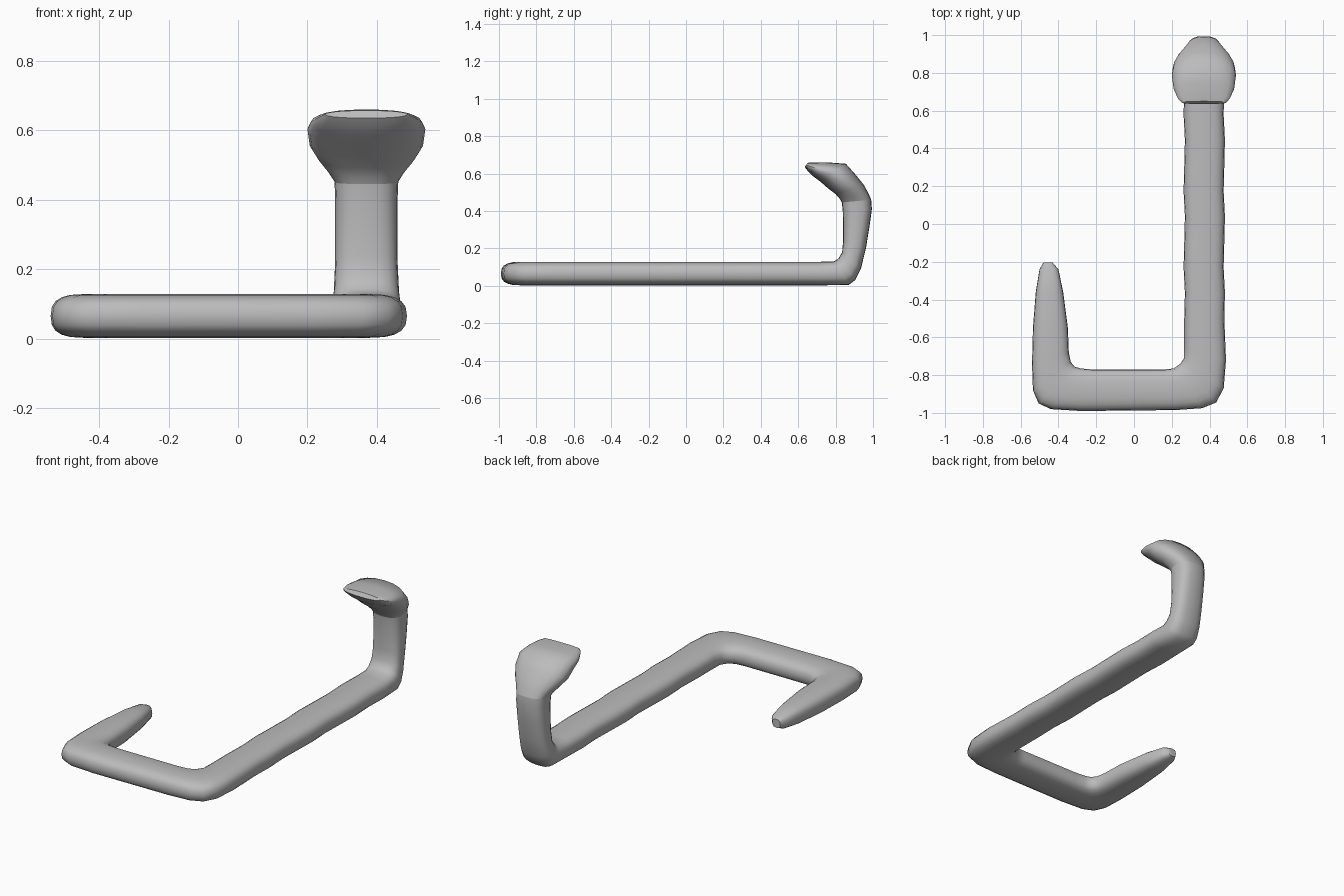
import bpy, bmesh, math
from mathutils import Vector

if "Cube" in bpy.data.objects:
    bpy.data.objects.remove(bpy.data.objects["Cube"])

grey = bpy.data.materials.new("plain grey")
grey.use_nodes = True
grey.diffuse_color = (0.5, 0.5, 0.5, 1)
grey.node_tree.nodes["Principled BSDF"].inputs["Base Color"].default_value = (0.5, 0.5, 0.5, 1)

SIDES = 20
MID_X = 0.37   # centre line of the raised neck and head


def ring(center, side, up, power):
    """Rounded-box cross-section spanned by two half-axes."""
    points = []
    for i in range(SIDES):
        a = math.tau * i / SIDES
        c, s = math.cos(a), math.sin(a)
        u = math.copysign(abs(c) ** (2 / power), c)
        v = math.copysign(abs(s) ** (2 / power), s)
        points.append(center + side * u + up * v)
    return points


def flat_ring(inner, outer, half=0.063):
    """Section of the part lying on the ground, from inside to outside edge."""
    a, b = Vector((*inner, 0.065)), Vector((*outer, 0.065))
    return ring((a + b) / 2, (b - a) / 2, Vector((0, 0, half)), 2.7)


def raised_ring(front, back, half_width, power=2.7):
    """Section of the neck or head, from front to back edge in the yz plane."""
    a, b = Vector((MID_X, *front)), Vector((MID_X, *back))
    return ring((a + b) / 2, Vector((half_width, 0, 0)), (a - b) / 2, power)


def loft(name, rings):
    bm = bmesh.new()
    loops = [[bm.verts.new(p) for p in r] for r in rings]
    for lo, hi in zip(loops, loops[1:]):
        for i in range(SIDES):
            j = (i + 1) % SIDES
            bm.faces.new((lo[i], lo[j], hi[j], hi[i]))
    bm.faces.new(loops[0])
    bm.faces.new(loops[-1])
    bmesh.ops.recalc_face_normals(bm, faces=bm.faces)
    mesh = bpy.data.meshes.new(name)
    bm.to_mesh(mesh)
    bm.free()
    mesh.materials.append(grey)
    obj = bpy.data.objects.new(name, mesh)
    bpy.context.collection.objects.link(obj)
    bpy.ops.object.select_all(action="DESELECT")
    obj.select_set(True)
    bpy.context.view_layer.objects.active = obj
    bpy.ops.object.shade_smooth_by_angle(angle=math.radians(50))


# Tapered tail
tail = [
    flat_ring((-0.43, -0.205), (-0.48, -0.205), 0.025),
    flat_ring((-0.40, -0.24), (-0.50, -0.24), 0.04),
    flat_ring((-0.375, -0.36), (-0.52, -0.36), 0.055),
    flat_ring((-0.35, -0.55), (-0.535, -0.55)),
]
# Rounded bends joined by the short front bar
left_bend = [
    flat_ring((-0.345, -0.68), (-0.54, -0.74)),
    flat_ring((-0.335, -0.73), (-0.535, -0.88)),
    flat_ring((-0.315, -0.755), (-0.505, -0.95)),
    flat_ring((-0.28, -0.765), (-0.44, -0.98)),
    flat_ring((-0.22, -0.77), (-0.28, -0.99)),
]
right_bend = [
    flat_ring((0.16, -0.77), (0.22, -0.985)),
    flat_ring((0.21, -0.765), (0.36, -0.975)),
    flat_ring((0.245, -0.74), (0.435, -0.945)),
    flat_ring((0.265, -0.71), (0.475, -0.87)),
    flat_ring((0.265, -0.65), (0.487, -0.72)),
]
# Long bar with a slight waviness
long_bar = []
for i in range(10):
    y = -0.5 + i * 0.135
    wobble = 0.004 * math.sin(i * 2.1)
    long_bar.append(flat_ring((0.266 + wobble, y), (0.478 + wobble, y)))
# Neck turning upward
neck = [
    raised_ring((0.79, 0.13), (0.87, 0.004), 0.102),
    raised_ring((0.815, 0.145), (0.905, 0.03), 0.1),
    raised_ring((0.835, 0.18), (0.935, 0.09), 0.094),
    raised_ring((0.84, 0.24), (0.962, 0.2), 0.09),
    raised_ring((0.84, 0.32), (0.98, 0.31), 0.09),
    raised_ring((0.838, 0.4), (0.994, 0.41), 0.09),
    raised_ring((0.833, 0.445), (0.99, 0.46), 0.092),
]
loft("body", tail + left_bend + right_bend + long_bar + neck)

# Flared head leaning forward
loft("head", [
    neck[-1],
    raised_ring((0.822, 0.465), (0.975, 0.495), 0.11, 2.4),
    raised_ring((0.80, 0.49), (0.95, 0.54), 0.138, 2.2),
    raised_ring((0.76, 0.52), (0.91, 0.59), 0.163, 2.2),
    raised_ring((0.72, 0.555), (0.855, 0.652), 0.17, 2.2),
    raised_ring((0.68, 0.585), (0.75, 0.66), 0.16, 2.2),
    raised_ring((0.65, 0.615), (0.68, 0.66), 0.138, 2.2),
    raised_ring((0.635, 0.635), (0.65, 0.657), 0.118, 2.2),
])
